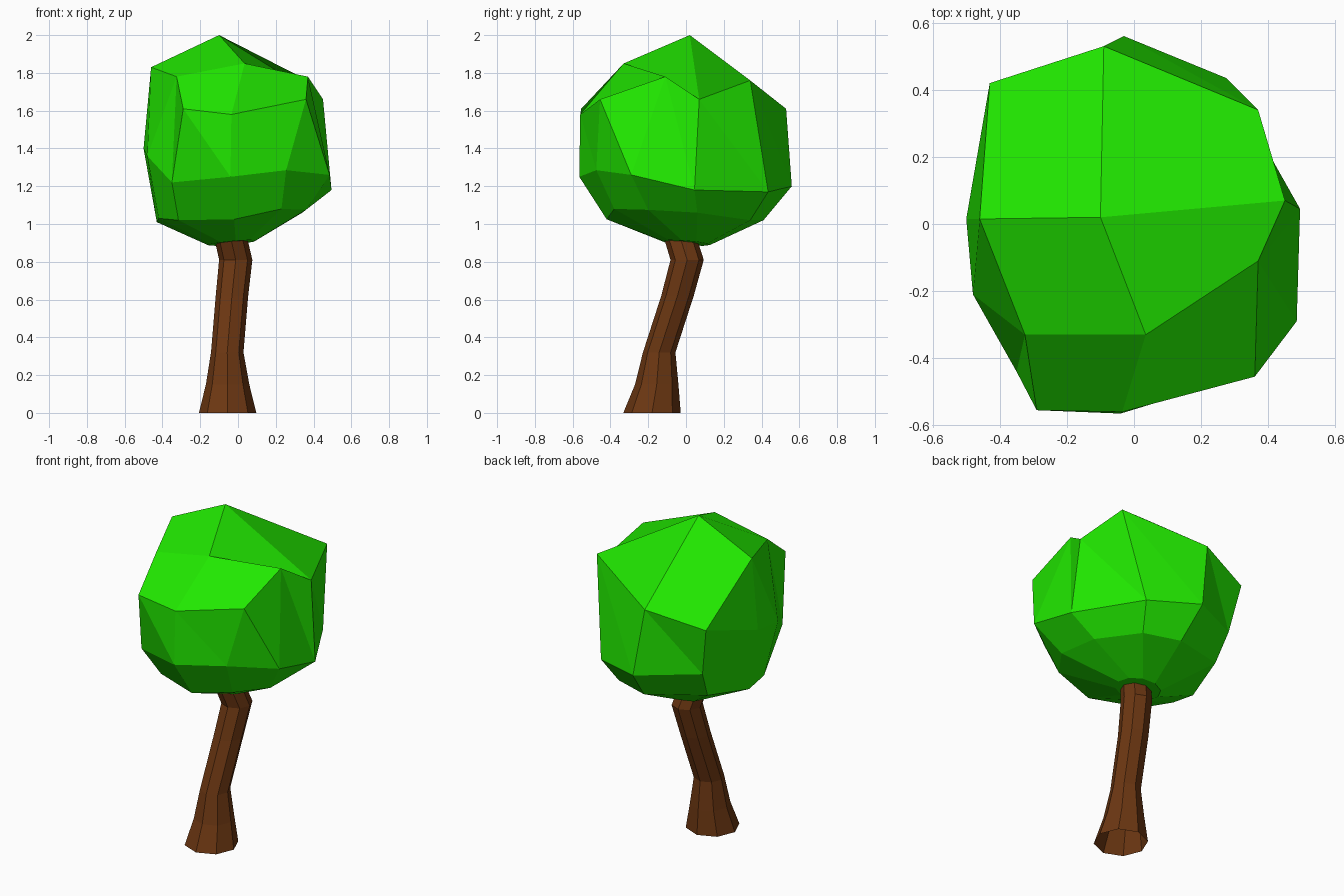
import bpy, bmesh, math

if "Cube" in bpy.data.objects:
    bpy.data.objects.remove(bpy.data.objects["Cube"])


def material(name, color):
    m = bpy.data.materials.new(name)
    m.diffuse_color = (*color, 1)
    m.use_nodes = True
    m.node_tree.nodes["Principled BSDF"].inputs["Base Color"].default_value = m.diffuse_color
    return m


def circle(sides, phase, cx, cy, z, r, tilt_x=0, tilt_y=0):
    pts = []
    for i in range(sides):
        a = math.radians(phase) + math.tau * i / sides
        c, s = math.cos(a), math.sin(a)
        pts.append((cx + r * c, cy + r * s, z + tilt_x * c + tilt_y * s))
    return pts


def loft(bm, rings, split=()):
    """Bridge rings; bands listed in split are cut into triangles."""
    loops = [[bm.verts.new(p) for p in ring] for ring in rings]
    for band, (lo, hi) in enumerate(zip(loops, loops[1:])):
        n = len(lo)
        for i in range(n):
            j = (i + 1) % n
            if band in split:
                bm.faces.new((lo[i], lo[j], hi[i]))
                bm.faces.new((lo[j], hi[j], hi[i]))
            else:
                bm.faces.new((lo[i], lo[j], hi[j], hi[i]))
    return loops


def finish(bm, name, mat):
    mesh = bpy.data.meshes.new(name)
    bm.to_mesh(mesh)
    bm.free()
    mesh.materials.append(mat)
    ob = bpy.data.objects.new(name, mesh)
    bpy.context.collection.objects.link(ob)


# Bent eight-sided trunk, open at both ends: centre x, centre y, height, radius
trunk_path = [(-0.055, -0.18, 0, 0.152), (-0.055, -0.155, 0.15, 0.115),
              (-0.057, -0.142, 0.32, 0.086), (-0.032, -0.045, 0.62, 0.086),
              (-0.012, 0.006, 0.81, 0.088), (-0.037, -0.028, 0.92, 0.087)]
bm = bmesh.new()
loft(bm, [circle(8, 0, *p) for p in trunk_path])
finish(bm, "trunk", material("bark", (0.15, 0.038, 0.006)))

# Faceted crown: irregular ten-sided rings, starting at front left
lower = [(-0.315, -0.30, 1.02), (-0.02, -0.42, 1.025), (0.23, -0.38, 1.08),
         (0.36, -0.20, 1.075), (0.34, 0.06, 1.06), (0.22, 0.34, 1.02),
         (0.0, 0.41, 1.02), (-0.35, 0.29, 1.06), (-0.43, 0.0, 1.01),
         (-0.42, -0.16, 1.03)]
middle = [(-0.35, -0.44, 1.22), (-0.04, -0.565, 1.25), (0.255, -0.475, 1.285),
          (0.485, -0.29, 1.26), (0.495, 0.045, 1.18), (0.275, 0.435, 1.17),
          (-0.03, 0.56, 1.2), (-0.375, 0.375, 1.23), (-0.5, 0.015, 1.4),
          (-0.48, -0.21, 1.36)]
upper = [(-0.29, -0.555, 1.61), (-0.035, -0.56, 1.58), (0.36, -0.455, 1.66),
         (0.37, -0.11, 1.78), (0.45, 0.07, 1.66), (0.37, 0.34, 1.76),
         (-0.09, 0.53, 1.61), (-0.43, 0.42, 1.53), (-0.46, 0.015, 1.83),
         (-0.325, -0.33, 1.78)]
bm = bmesh.new()
base = circle(10, -118, -0.03, 0.0, 0.9, 0.127, 0.012, -0.01)
loops = loft(bm, [base, lower, middle, upper], split=(2,))
bm.faces.new(reversed(loops[0]))

# Crown top: a grid of quads filling the upper ring
u = loops[-1]
front = bm.verts.new((0.035, -0.33, 1.85))
peak = bm.verts.new((-0.10, 0.02, 2.0))
rows = [(u[0], u[1], u[2]), (u[9], front, u[3]), (u[8], peak, u[4]), (u[7], u[6], u[5])]
for a, b in zip(rows, rows[1:]):
    for i in range(2):
        bm.faces.new((a[i], a[i + 1], b[i + 1], b[i]))
finish(bm, "crown", material("leaves", (0.015, 0.8, 0.0)))
